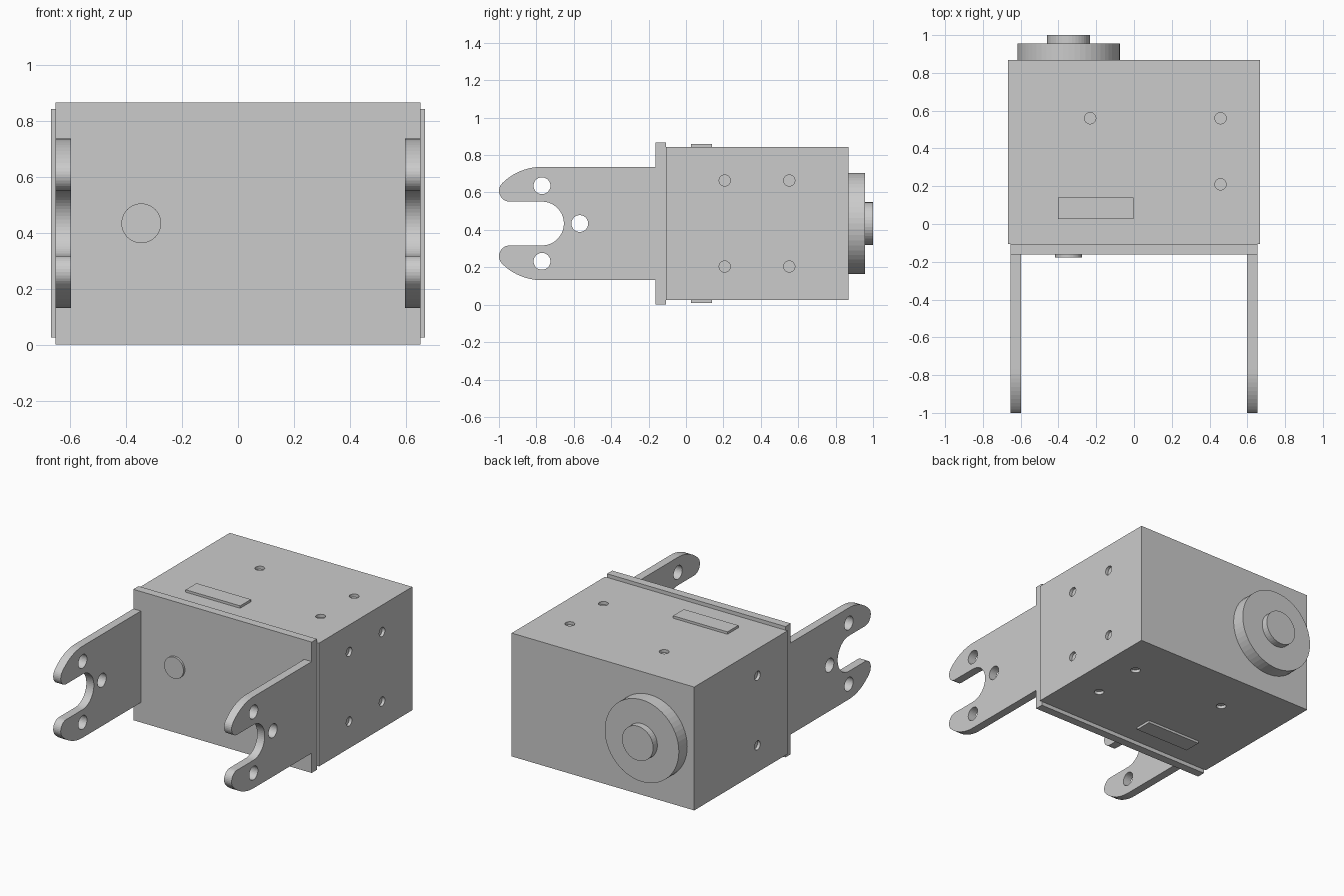
import bpy, bmesh
from math import sin, cos, radians, pi
from mathutils import Matrix, Vector

if "Cube" in bpy.data.objects:
    bpy.data.objects.remove(bpy.data.objects["Cube"])


def finish(name, bm):
    bmesh.ops.recalc_face_normals(bm, faces=bm.faces)
    me = bpy.data.meshes.new(name)
    bm.to_mesh(me)
    bm.free()
    ob = bpy.data.objects.new(name, me)
    bpy.context.collection.objects.link(ob)
    return ob


def box(name, lo, hi):
    lo, hi = Vector(lo), Vector(hi)
    bm = bmesh.new()
    bmesh.ops.create_cube(bm, size=1)
    bmesh.ops.scale(bm, vec=hi - lo, verts=bm.verts)
    bmesh.ops.translate(bm, vec=(lo + hi) / 2, verts=bm.verts)
    return finish(name, bm)


def disc(name, centre, r, depth, axis, seg=48):
    # cylinder centred on a point, along the x, y or z axis
    turn = {'x': Matrix.Rotation(pi / 2, 4, 'Y'),
            'y': Matrix.Rotation(pi / 2, 4, 'X'),
            'z': Matrix.Identity(4)}[axis]
    bm = bmesh.new()
    bmesh.ops.create_cone(bm, cap_ends=True, segments=seg, radius1=r, radius2=r,
                          depth=depth, matrix=Matrix.Translation(centre) @ turn)
    return finish(name, bm)


def boolean(ob, others, op):
    bpy.context.view_layer.objects.active = ob
    for other in others:
        other.hide_render = True
        m = ob.modifiers.new("cut", 'BOOLEAN')
        m.operation, m.object, m.solver = op, other, 'EXACT'
        bpy.ops.object.modifier_apply(modifier=m.name)
        bpy.data.objects.remove(other)


def arc(cy, cz, r, a0, a1, n):
    return [(cy + r * cos(radians(a0 + (a1 - a0) * i / n)),
             cz + r * sin(radians(a0 + (a1 - a0) * i / n))) for i in range(n + 1)]


MID = 0.434                      # height of the centre line
X, Y0, Y1 = 0.668, -0.107, 0.868  # motor case extents
Z0, Z1 = 0.026, 0.842

# Motor case with blind screw holes
case = box("motor_case", (-X, Y0, Z0), (X, Y1, Z1))
holes = []
for z in (Z0, Z1):
    for x, y in ((-0.232, 0.56), (0.458, 0.56), (0.458, 0.21)):
        holes.append(disc("hole", (x, y, z), 0.03, 0.04, 'z', 24))
for z in (MID - 0.23, MID + 0.23):
    for x, y in ((X, 0.207), (X, 0.552), (-X, 0.207)):
        holes.append(disc("hole", (x, y, z), 0.03, 0.04, 'x', 24))
boolean(case, holes, 'DIFFERENCE')

# Raised pads on top and bottom
box("top_pad", (-0.402, 0.027, Z1 - 0.01), (-0.003, 0.14, 0.858))
box("bottom_pad", (-0.402, 0.027, 0.01), (-0.003, 0.14, Z0 + 0.01))

# Output wheel and hub on the back
disc("output_wheel", (-0.346, 0.907, MID), 0.271, 0.098, 'y', 56)
disc("output_hub", (-0.346, 0.97, MID), 0.114, 0.06, 'y', 40)

# Bracket: cross plate with two forked arms
bracket = box("bracket", (-0.653, -0.162, 0), (0.653, Y0, 0.866))

# Upper half of the fork outline, slot bottom to root, then mirrored in z
half = arc(-0.77, 0, 0.117, 0, 90, 14)
half += arc(-0.942, 0.1746, 0.0576, 270, 134.6, 12)
half += arc(-0.77, 0, 0.303, 134.6, 90, 10)[1:]
half += [(-0.13, 0.303)]
outline = half + [(y, -z) for y, z in reversed(half[1:])]

for side in (-1, 1):
    bm = bmesh.new()
    x_in, x_out = 0.598 * side, 0.653 * side
    face = bm.faces.new([bm.verts.new((x_in, y, MID + z)) for y, z in outline])
    ext = bmesh.ops.extrude_face_region(bm, geom=[face])
    bmesh.ops.translate(bm, vec=(x_out - x_in, 0, 0),
                        verts=[v for v in ext["geom"] if isinstance(v, bmesh.types.BMVert)])
    arm = finish("fork_arm", bm)
    boolean(arm, [disc("hole", (0.625 * side, y, MID + z), 0.045, 0.2, 'x', 32)
                  for y, z in ((-0.77, 0.202), (-0.77, -0.202), (-0.568, 0))], 'DIFFERENCE')
    boolean(bracket, [arm], 'UNION')

# Pivot button on the front of the plate
disc("pivot_button", (-0.346, -0.162, MID), 0.071, 0.03, 'y', 40)
